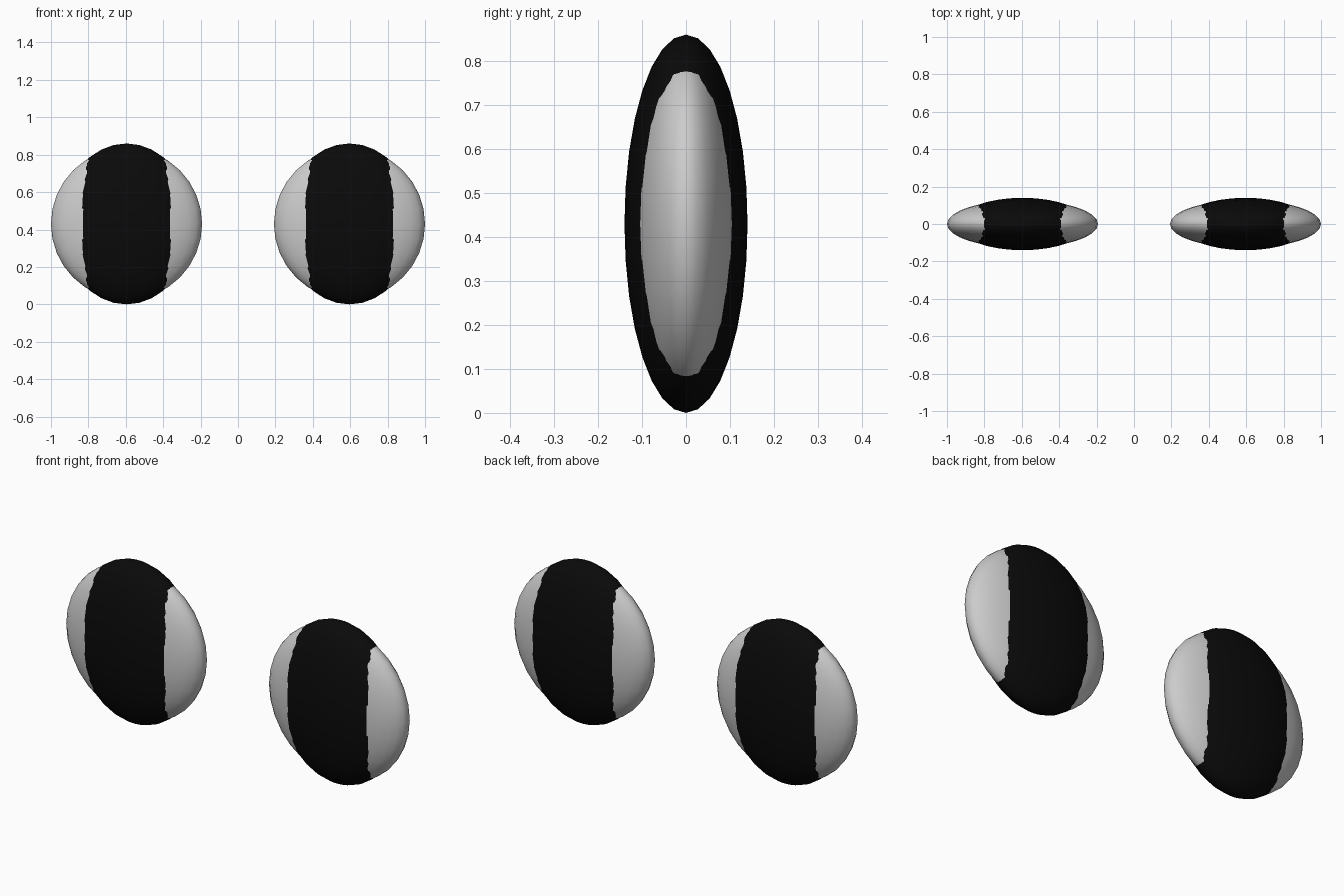
import bpy

if "Cube" in bpy.data.objects:
    bpy.data.objects.remove(bpy.data.objects["Cube"])

black = bpy.data.materials.new("black")
black.diffuse_color = (0.003, 0.003, 0.003, 1)
black.use_nodes = True
black.node_tree.nodes["Principled BSDF"].inputs["Base Color"].default_value = black.diffuse_color


def ellipsoid(name, x, radii, material=None):
    bpy.ops.mesh.primitive_uv_sphere_add(segments=32, ring_count=16, radius=1,
                                         location=(x, 0, 0.43))
    ob = bpy.context.object
    ob.name = name
    ob.scale = radii
    bpy.ops.object.transform_apply(location=False, rotation=False, scale=True)
    bpy.ops.object.shade_smooth()
    if material:
        ob.data.materials.append(material)
    return ob


for side, x in (("left", -0.596), ("right", 0.596)):
    # grey flattened body
    ellipsoid(side + "_eye_white", x, (0.404, 0.128, 0.405))
    # taller, narrower dark band pushing through it
    ellipsoid(side + "_pupil", x, (0.352, 0.14, 0.43), black)
